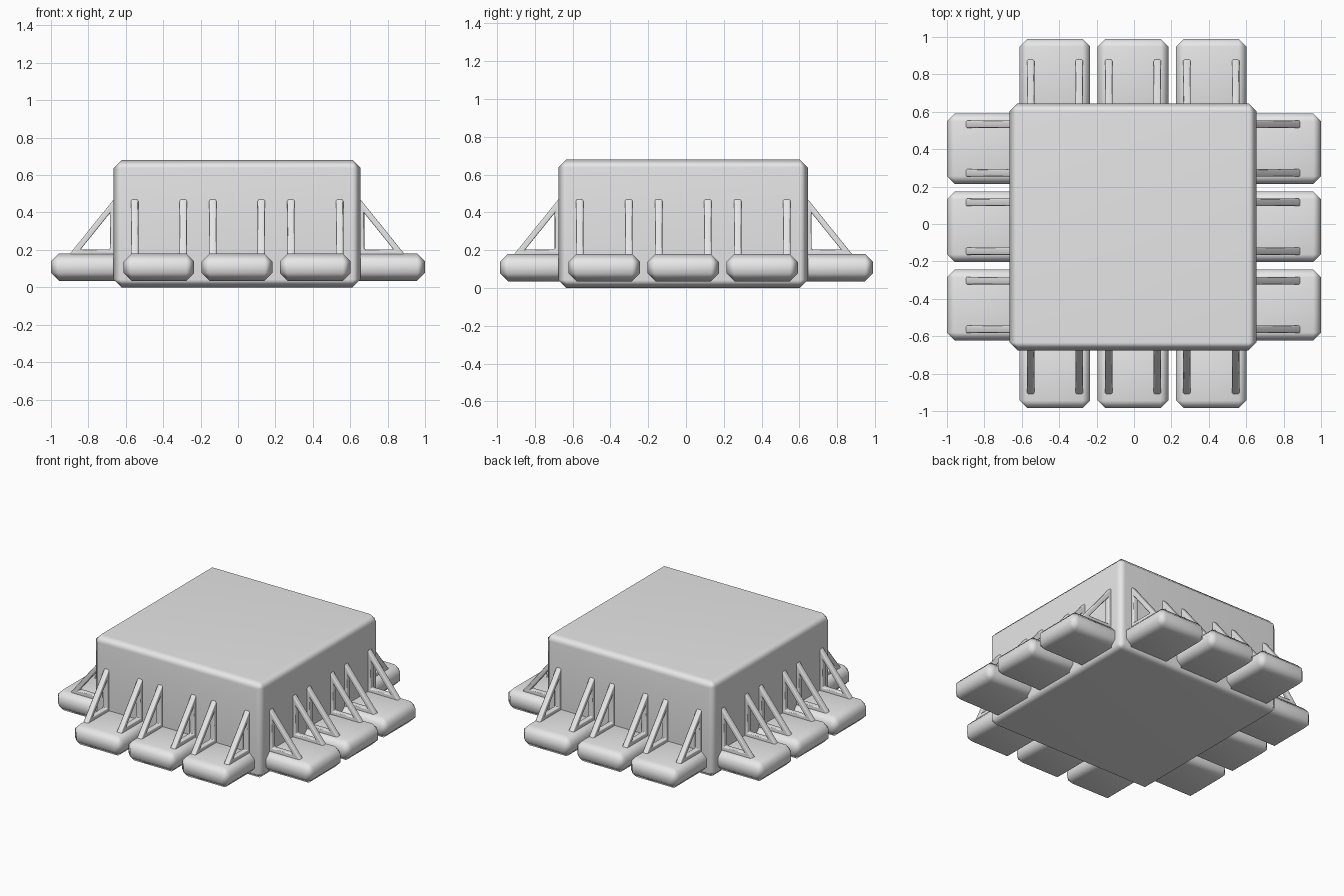
import bpy
import bmesh
from math import pi
from mathutils import Matrix, Vector

default = bpy.data.objects.get("Cube")
if default:
    bpy.data.objects.remove(default, do_unlink=True)

grey = bpy.data.materials.new("plain grey")
grey.use_nodes = True
tone = (0.8, 0.8, 0.8, 1.0)
grey.diffuse_color = tone
grey.node_tree.nodes["Principled BSDF"].inputs["Base Color"].default_value = tone

CENTRE = Matrix.Translation((-0.005, -0.015, 0))


def finish(name, bm, chamfer, matrix):
    """Turn a bmesh into a softly chamfered, smooth shaded object."""
    bmesh.ops.recalc_face_normals(bm, faces=bm.faces)
    mesh = bpy.data.meshes.new(name)
    bm.to_mesh(mesh)
    bm.free()
    mesh.materials.append(grey)
    mesh.shade_smooth()
    obj = bpy.data.objects.new(name, mesh)
    bpy.context.collection.objects.link(obj)
    obj.matrix_world = matrix
    bevel = obj.modifiers.new("chamfer", "BEVEL")
    bevel.width = chamfer
    bevel.segments = 1
    bevel.limit_method = "ANGLE"
    normals = obj.modifiers.new("flat faces", "WEIGHTED_NORMAL")
    normals.keep_sharp = True
    return obj


def block(name, low, high, chamfer, matrix):
    """Chamfered box between two corners."""
    low, high = Vector(low), Vector(high)
    bm = bmesh.new()
    place = Matrix.Translation((low + high) / 2) @ Matrix.Diagonal((*(high - low), 1))
    bmesh.ops.create_cube(bm, size=1, matrix=place)
    return finish(name, bm, chamfer, matrix)


def bracket(name, y, matrix):
    """Open triangular frame leaning on the wall, standing on the pad."""
    outer = [(0.645, 0.172), (0.9, 0.172), (0.653, 0.478)]
    inner = [(0.68, 0.203), (0.836, 0.203), (0.68, 0.396)]
    bm = bmesh.new()
    # Four loops of the frame: outside and inside edge on either flank
    loops = [[bm.verts.new((x, y + side, z)) for x, z in ring]
             for ring, side in ((outer, -0.02), (outer, 0.02),
                                (inner, 0.02), (inner, -0.02))]
    for i in range(4):
        a, b = loops[i], loops[(i + 1) % 4]
        for j in range(3):
            k = (j + 1) % 3
            bm.faces.new((a[j], a[k], b[k], b[j]))
    return finish(name, bm, 0.006, matrix)


# Main body
block("body", (-0.66, -0.66, 0), (0.66, 0.66, 0.68), 0.042, CENTRE)

# Three pads with a pair of brackets on every side
sides = {"left": (0, 1.005), "back": (1, 1.005),
         "right": (2, 0.995), "front": (3, 0.97)}
for side, (turn, reach) in sides.items():
    matrix = CENTRE @ Matrix.Rotation(turn * pi / 2, 4, "Z")
    for n in range(3):
        y = (n - 1) * 0.418
        block(f"{side}_pad_{n + 1}", (0.6, y - 0.189, 0.035),
              (reach, y + 0.189, 0.18), 0.042, matrix)
        for half, offset in (("a", -0.13), ("b", 0.13)):
            bracket(f"{side}_bracket_{n + 1}{half}", y + offset, matrix)
